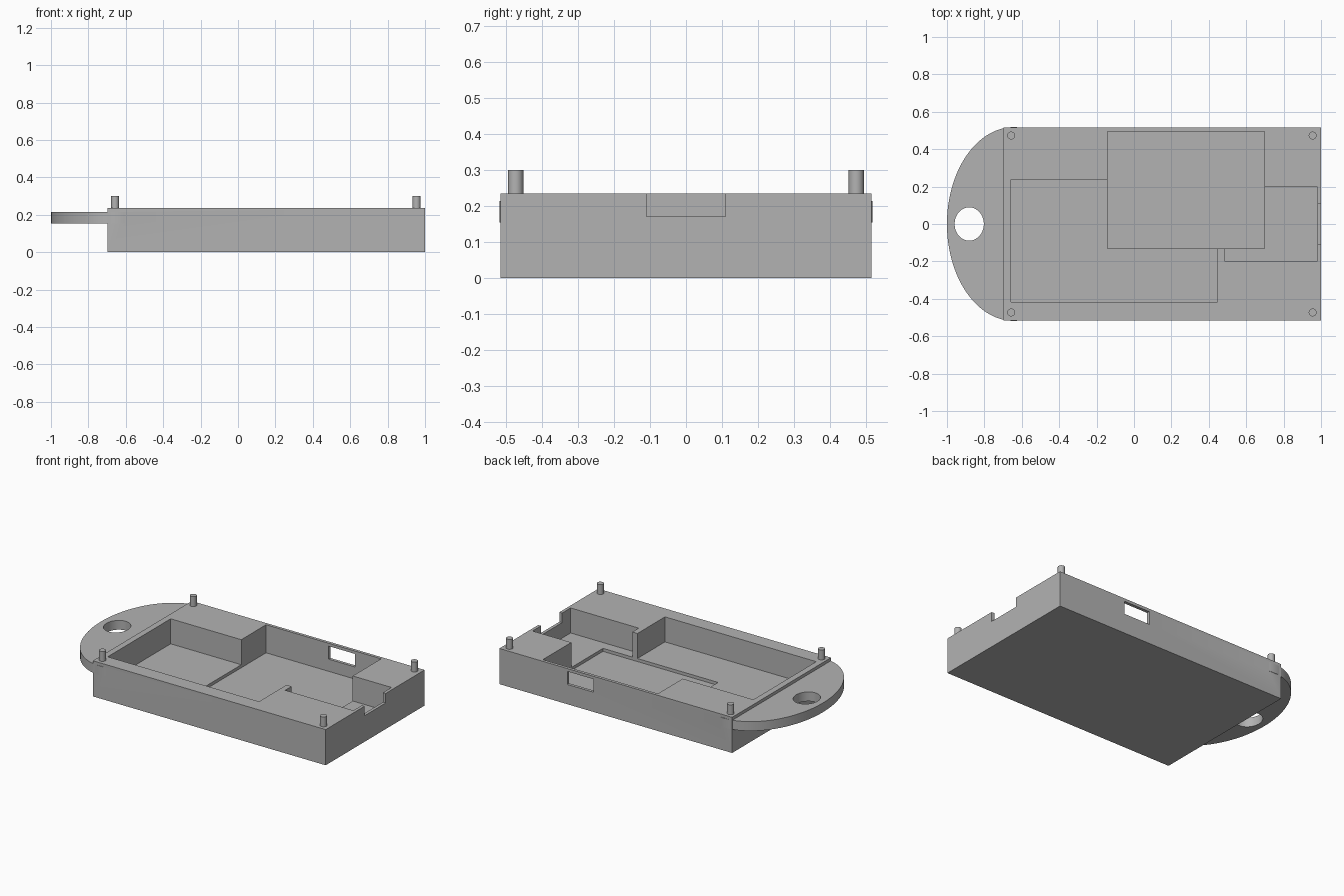
import bpy

scene = bpy.context.scene
if "Cube" in bpy.data.objects:
    bpy.data.objects.remove(bpy.data.objects["Cube"], do_unlink=True)

grey = bpy.data.materials.new("plastic grey")
grey.use_nodes = True
colour = (0.45, 0.45, 0.45, 1)
grey.diffuse_color = colour
grey.node_tree.nodes["Principled BSDF"].inputs["Base Color"].default_value = colour


def finish(obj, name):
    obj.name = name
    obj.data.materials.append(grey)
    return obj


def box(name, x, y, z):
    """Box from its (min, max) range on each axis."""
    bpy.ops.mesh.primitive_cube_add(size=1)
    obj = bpy.context.object
    for v in obj.data.vertices:
        v.co = [a[0] if c < 0 else a[1] for a, c in zip((x, y, z), v.co)]
    return finish(obj, name)


def cylinder(name, centre, radii, z, sides):
    """Upright elliptical cylinder between two heights."""
    bpy.ops.mesh.primitive_cylinder_add(vertices=sides, radius=1, depth=1)
    obj = bpy.context.object
    for v in obj.data.vertices:
        v.co = (centre[0] + v.co.x * radii[0],
                centre[1] + v.co.y * radii[1],
                z[0] if v.co.z < 0 else z[1])
    return finish(obj, name)


def combine(target, tool, operation):
    """Apply a boolean and discard the tool."""
    mod = target.modifiers.new(operation, 'BOOLEAN')
    mod.operation, mod.solver, mod.object = operation, 'EXACT', tool
    bpy.ops.object.select_all(action='DESELECT')
    bpy.context.view_layer.objects.active = target
    target.select_set(True)
    bpy.ops.object.modifier_apply(modifier=mod.name)
    bpy.data.objects.remove(tool, do_unlink=True)


top = 0.235
over = 0.4

# Tray body with the rounded hanging tab
tray = box("tray", (-0.697, 1.0), (-0.515, 0.515), (0, top))
tab = cylinder("tab", (-0.643, 0), (0.357, 0.518), (0.154, 0.215), 128)
combine(tray, tab, 'UNION')

# Recesses, cable notch and side window
cuts = [
    ("battery_recess", (-0.657, 0.446), (-0.418, 0.237), (0.07, over)),
    ("board_recess", (-0.142, 0.697), (-0.131, 0.495), (0.05, over)),
    ("port_recess", (0.483, 0.98), (-0.198, 0.199), (0.07, over)),
    ("cable_notch", (0.9, 1.1), (-0.11, 0.11), (0.172, over)),
    ("side_window", (0.315, 0.505), (0.4, 0.6), (0.13, 0.216)),
]
for cut in cuts:
    combine(tray, box(*cut), 'DIFFERENCE')

# Oval hole through the tab
hole = cylinder("hole", (-0.881, 0), (0.078, 0.089), (0.1, over), 64)
combine(tray, hole, 'DIFFERENCE')

# Locating pegs at the corners
pegs = []
for end, x in (("right", -0.657), ("left", 0.955)):
    for side, y in (("front", -0.473), ("back", 0.473)):
        pegs.append(cylinder(f"peg_{side}_{end}", (x, y), (0.021, 0.021),
                             (top - 0.02, 0.3), 32))

# Smooth the curved walls and keep the hard edges
for obj in [tray] + pegs:
    bpy.ops.object.select_all(action='DESELECT')
    bpy.context.view_layer.objects.active = obj
    obj.select_set(True)
    bpy.ops.object.shade_smooth_by_angle(angle=0.5)
